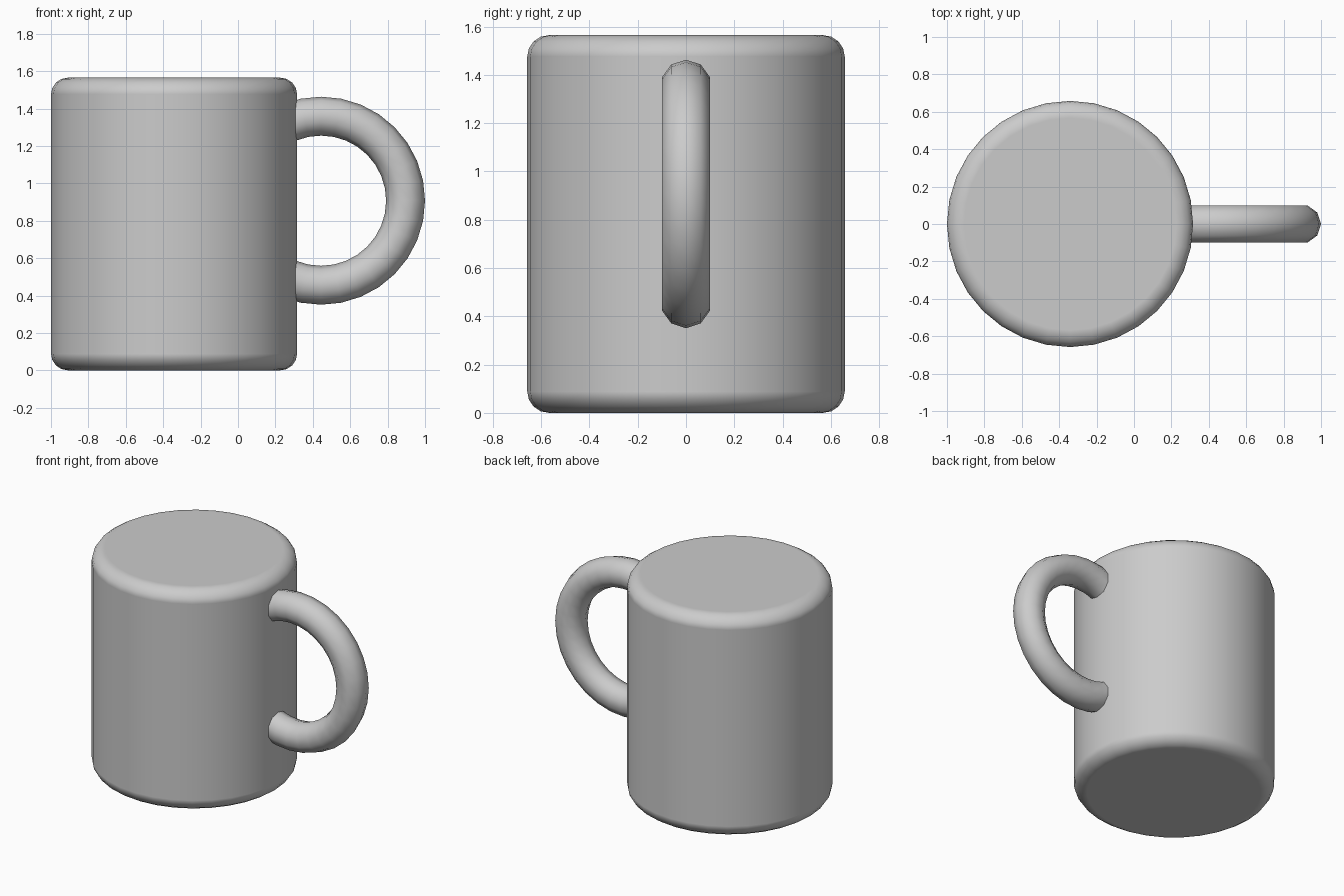
import bpy
import bmesh

if "Cube" in bpy.data.objects:
    bpy.data.objects.remove(bpy.data.objects["Cube"])

HEIGHT = 1.565
BODY_X, BODY_R = -0.342, 0.658

# Body: closed cylinder with rounded top and bottom rims
bpy.ops.mesh.primitive_cylinder_add(vertices=32, radius=BODY_R, depth=HEIGHT,
                                    location=(BODY_X, 0, HEIGHT / 2))
body = bpy.context.object
body.name = "mug_body"
bpy.ops.object.shade_smooth()
rim = body.modifiers.new("rounded_rims", 'BEVEL')
rim.width = 0.09
rim.segments = 4
rim.limit_method = 'ANGLE'
rim.angle_limit = 1.0
rim.harden_normals = True

# Handle: upright ring, with the part buried in the body trimmed away
bpy.ops.mesh.primitive_torus_add(major_segments=32, minor_segments=10,
                                 major_radius=0.452, minor_radius=0.104,
                                 location=(0.444, 0, 0.907),
                                 rotation=(1.570796, 0, 0))
handle = bpy.context.object
handle.name = "handle"
bm = bmesh.new()
bm.from_mesh(handle.data)
hidden = [v for v in bm.verts if v.co.x < -0.3]
bmesh.ops.delete(bm, geom=hidden, context='VERTS')
bm.to_mesh(handle.data)
bm.free()
bpy.ops.object.shade_smooth()
